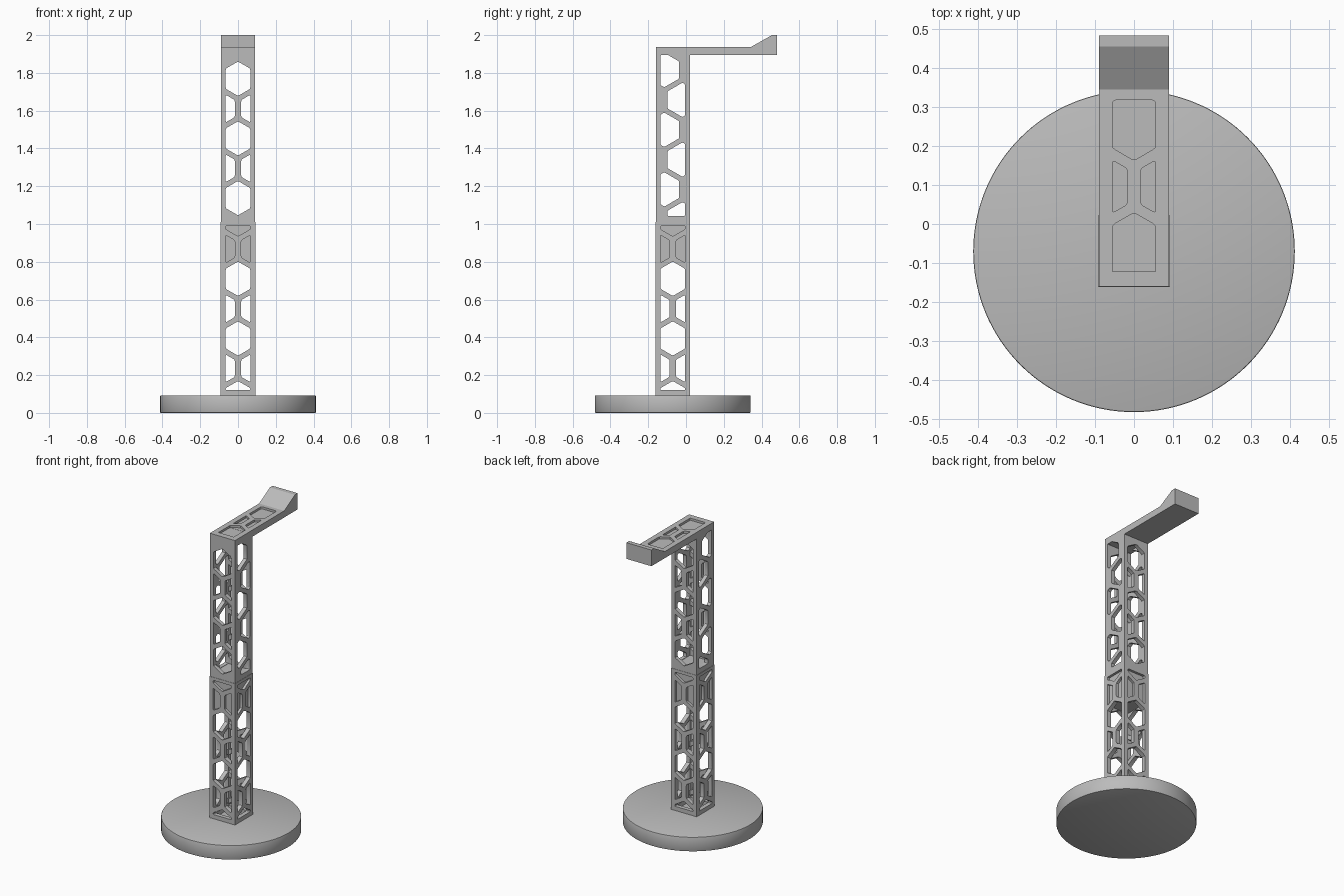
import bpy, bmesh
from math import pi
from mathutils import Matrix, Vector

cube = bpy.data.objects.get("Cube")
if cube:
    bpy.data.objects.remove(cube, do_unlink=True)

grey = bpy.data.materials.new("plain_grey")
grey.use_nodes = True
GREY = (0.5, 0.5, 0.5, 1)
grey.diffuse_color = GREY
grey.node_tree.nodes["Principled BSDF"].inputs["Base Color"].default_value = GREY

CY = -0.07             # column and base centre in y
INNER = 0.065          # half width of the hollow core
R, PITCH, STEP = 0.091, 0.158, 0.096   # honeycomb cell radius, row pitch, stagger
parts = []


def finish(name, bm):
    bmesh.ops.recalc_face_normals(bm, faces=bm.faces[:])
    mesh = bpy.data.meshes.new(name)
    bm.to_mesh(mesh)
    bm.free()
    mesh.materials.append(grey)
    ob = bpy.data.objects.new(name, mesh)
    bpy.context.collection.objects.link(ob)
    parts.append(ob)


def cell(u, v, limits):
    """Outline of one hexagon, clipped to the limits, with softened corners."""
    bm = bmesh.new()
    hexagon = [Matrix.Rotation(i * pi / 3, 3, 'Z') @ Vector((0, R, 0)) for i in range(6)]
    bm.faces.new([bm.verts.new(p + Vector((u, v, 0))) for p in hexagon])
    u0, u1, v0, v1 = limits
    for co, no in (((u0, 0, 0), (-1, 0, 0)), ((u1, 0, 0), (1, 0, 0)),
                   ((0, v0, 0), (0, -1, 0)), ((0, v1, 0), (0, 1, 0))):
        bmesh.ops.bisect_plane(bm, geom=bm.verts[:] + bm.edges[:] + bm.faces[:],
                               plane_co=co, plane_no=no, clear_outer=True)
    corners = [w.co.copy() for f in bm.faces for w in f.verts]
    bm.free()
    outline = []
    for i, p in enumerate(corners):
        back, ahead = corners[i - 1] - p, corners[(i + 1) % len(corners)] - p
        a = p + back.normalized() * min(0.007, back.length * 0.3)
        b = p + ahead.normalized() * min(0.007, ahead.length * 0.3)
        outline += [a, (a + b + 2 * p) / 4, b]
    return outline


def honeycomb(first, rows, limits, shift=0.0):
    """Staggered rows: even rows have a centred cell, odd rows a pair."""
    cells = []
    for i in range(rows):
        for u in ((0.0,) if i % 2 == 0 else (-STEP, STEP)):
            if abs(shift + u) < 0.13:
                cells.append(cell(shift + u, first + i * PITCH, limits))
    return [c for c in cells if c]


def plate(name, rect, holes, thickness, matrix):
    """Flat plate with holes, filled from a 2D curve."""
    u0, u1, v0, v1 = rect
    frame = [Vector(p) for p in ((u0, v0, 0), (u1, v0, 0), (u1, v1, 0), (u0, v1, 0))]
    curve = bpy.data.curves.new(name, 'CURVE')
    curve.dimensions, curve.fill_mode, curve.extrude = '2D', 'BOTH', thickness / 2
    for loop in [frame] + holes:
        spline = curve.splines.new('POLY')
        spline.points.add(len(loop) - 1)
        for point, co in zip(spline.points, loop):
            point.co = (*co, 1)
        spline.use_cyclic_u = True
    temp = bpy.data.objects.new(name, curve)
    bpy.context.collection.objects.link(temp)
    deps = bpy.context.evaluated_depsgraph_get()
    mesh = bpy.data.meshes.new_from_object(temp.evaluated_get(deps))
    bpy.data.objects.remove(temp, do_unlink=True)
    bm = bmesh.new()
    bm.from_mesh(mesh)
    bpy.data.meshes.remove(mesh)
    bmesh.ops.remove_doubles(bm, verts=bm.verts[:], dist=0.0001)
    bm.transform(matrix)
    finish(name, bm)


# Axes that map the honeycomb plane onto the front/back and the two sides
FRONT = Matrix(((1, 0, 0, 0), (0, 0, -1, 0), (0, 1, 0, 0), (0, 0, 0, 1)))
SIDE = Matrix(((0, 0, 1, 0), (1, 0, 0, 0), (0, 1, 0, 0), (0, 0, 0, 1)))


def column(name, half, z0, z1, front_holes, side_holes):
    """Hollow square tube made of four pierced walls."""
    wall = half - INNER
    for sign, front, side in ((1, "front", "left"), (-1, "back", "right")):
        offset = sign * (half - wall / 2)
        plate(f"{name}_{front}_wall", (-half, half, z0, z1), front_holes, wall,
              Matrix.Translation((0, CY - offset, 0)) @ FRONT)
        plate(f"{name}_{side}_wall", (-INNER - 0.005, INNER + 0.005, z0, z1),
              side_holes, wall, Matrix.Translation((offset, CY, 0)) @ SIDE)


# Round base
bm = bmesh.new()
bmesh.ops.create_cone(bm, cap_ends=True, segments=128, radius1=0.412, radius2=0.412,
                      depth=0.093, matrix=Matrix.Translation((0, CY, 0.0465)))
rim = [e for e in bm.edges if abs(e.verts[0].co.z - e.verts[1].co.z) < 0.001]
bmesh.ops.bevel(bm, geom=rim, offset=0.004, segments=2, profile=0.5, affect='EDGES')
finish("base", bm)

# Lower column: the same lattice on all four sides
low_holes = honeycomb(0.078, 7, (-INNER, INNER, 0.12, 0.99))
column("lower_column", 0.092, 0.09, 1.01, low_holes, low_holes)

# Upper column: the side lattice is shifted sideways
limits = (-INNER, INNER, 1.042, 1.912)
column("upper_column", 0.09, 1.01, 1.925, honeycomb(1.137, 5, limits),
       honeycomb(1.815 - 5 * PITCH, 6, limits, STEP - 0.045))

# Solid plug joining the two column halves
bm = bmesh.new()
bmesh.ops.create_cube(bm, size=1, matrix=Matrix.Translation((0, CY, 0.92))
                      @ Matrix.Diagonal((0.152, 0.152, 0.24, 1)))
finish("joint_plug", bm)

# Arm with an upturned end, extruded across x
SKIN = 0.014
profile = [(-0.16, 1.895), (0.483, 1.895), (0.483, 2.0), (0.455, 2.0),
           (0.345, 1.938), (0.345, 1.938 - SKIN), (-0.16, 1.938 - SKIN)]
bm = bmesh.new()
face = bm.faces.new([bm.verts.new((-0.09, y, z)) for y, z in profile])
ext = bmesh.ops.extrude_face_region(bm, geom=[face], use_keep_orig=True)
bmesh.ops.translate(bm, vec=Vector((0.18, 0, 0)),
                    verts=[g for g in ext["geom"] if isinstance(g, bmesh.types.BMVert)])
finish("arm", bm)

# Pierced top skin that forms the shallow pockets of the arm
plate("arm_top", (-0.09, 0.09, -0.16, 0.345),
      honeycomb(-0.062, 3, (-0.055, 0.055, -0.122, 0.318)), SKIN,
      Matrix.Translation((0, 0, 1.938 - SKIN / 2)))

# Smooth shading on rounded surfaces, crisp edges elsewhere
bpy.ops.object.select_all(action='DESELECT')
for ob in parts:
    ob.select_set(True)
    bpy.context.view_layer.objects.active = ob
bpy.ops.object.shade_smooth_by_angle(angle=0.5)
